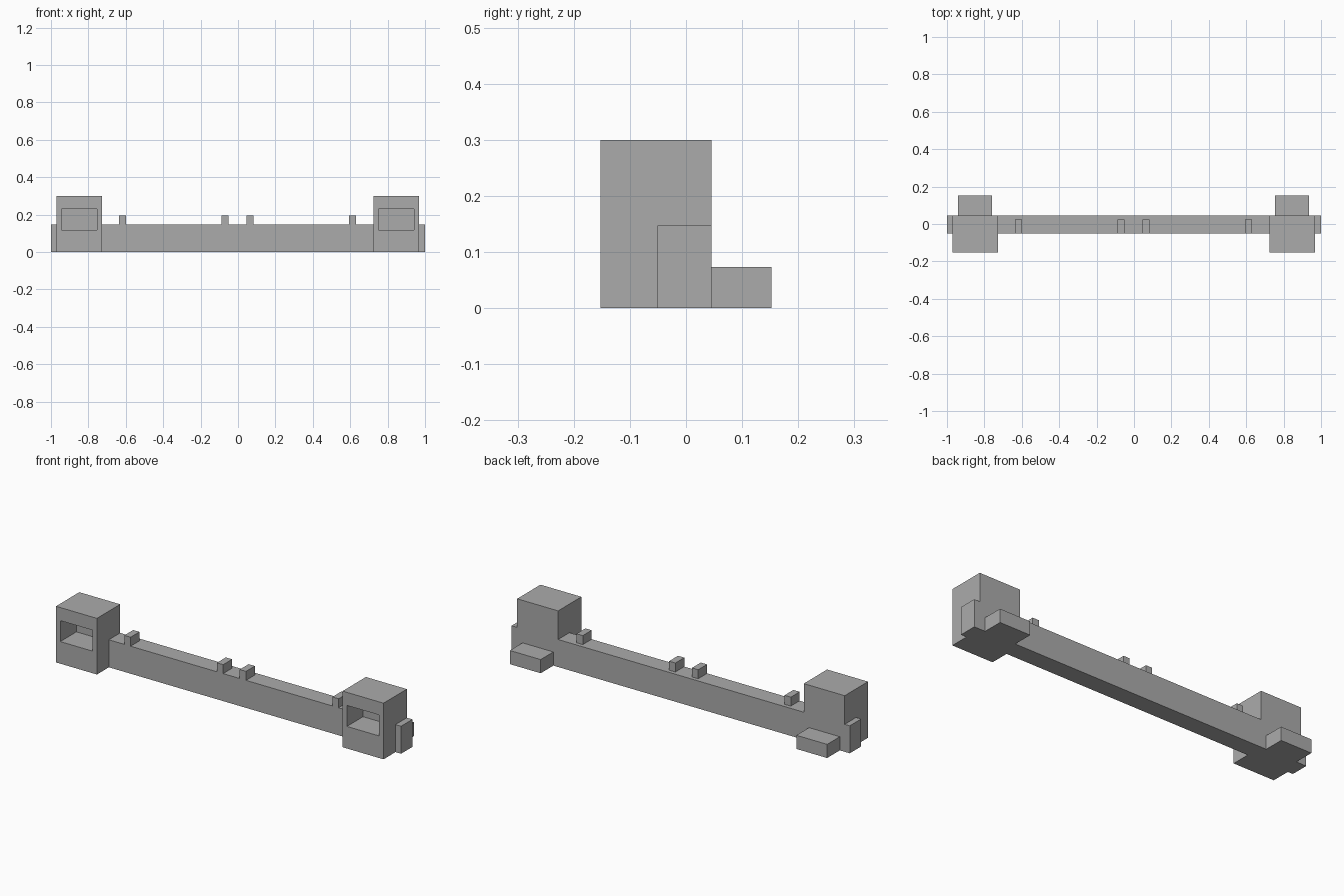
import bpy, bmesh
from mathutils import Vector

cube = bpy.data.objects.get("Cube")
if cube:
    bpy.data.objects.remove(cube, do_unlink=True)

grey = bpy.data.materials.new("stone grey")
grey.use_nodes = True
colour = (0.41, 0.41, 0.41, 1)
grey.diffuse_color = colour
grey.node_tree.nodes["Principled BSDF"].inputs["Base Color"].default_value = colour


def box(name, xs, ys, zs, shape=None):
    """Box between the given limits, optionally reshaped by a function."""
    bm = bmesh.new()
    bmesh.ops.create_cube(bm, size=1)
    for v in bm.verts:
        v.co = Vector(lim[0] if c < 0 else lim[1]
                      for c, lim in zip(v.co, (xs, ys, zs)))
    if shape:
        bm.normal_update()
        shape(bm)
    bmesh.ops.recalc_face_normals(bm, faces=bm.faces)
    mesh = bpy.data.meshes.new(name)
    bm.to_mesh(mesh)
    bm.free()
    mesh.materials.append(grey)
    obj = bpy.data.objects.new(name, mesh)
    bpy.context.collection.objects.link(obj)
    return obj


def window_recess(bm):
    """Sink a rectangular window into the front face."""
    front = min(bm.faces, key=lambda f: f.calc_center_median().y)
    bmesh.ops.inset_individual(bm, faces=[front], thickness=0.036)
    for v in front.verts:
        v.co.z = 0.118 if v.co.z < 0.15 else 0.23
    pocket = bmesh.ops.extrude_discrete_faces(bm, faces=[front])["faces"][0]
    for v in pocket.verts:
        v.co.y = -0.016


FRONT, BACK, BEAM_TOP = -0.051, 0.045, 0.147

# Long wall between the towers
box("wall", (-0.729, 0.726), (FRONT, BACK), (0, BEAM_TOP))

for side, label in ((-1, "right"), (1, "left")):
    def span(centre, half, shift):
        mid = side * centre + shift
        return mid - half, mid + half

    # Tower with a window, its end tab and the low step behind it
    tower = span(0.8475, 0.121, -0.0015)
    box(label + "_tower", tower, (-0.152, BACK), (0, 0.3), window_recess)
    tab = (-1, tower[0]) if side < 0 else (tower[1], 1)
    box(label + "_end_tab", tab, (FRONT, BACK), (0, BEAM_TOP))
    box(label + "_rear_step", span(0.847, 0.091, -0.003), (BACK, 0.152), (0, 0.073))

    # Small blocks standing on the wall
    for name, centre in (("_inner_block", 0.0675), ("_outer_block", 0.615)):
        box(label + name, span(centre, 0.0185, -0.003),
            (FRONT, 0.024), (BEAM_TOP, 0.195))
